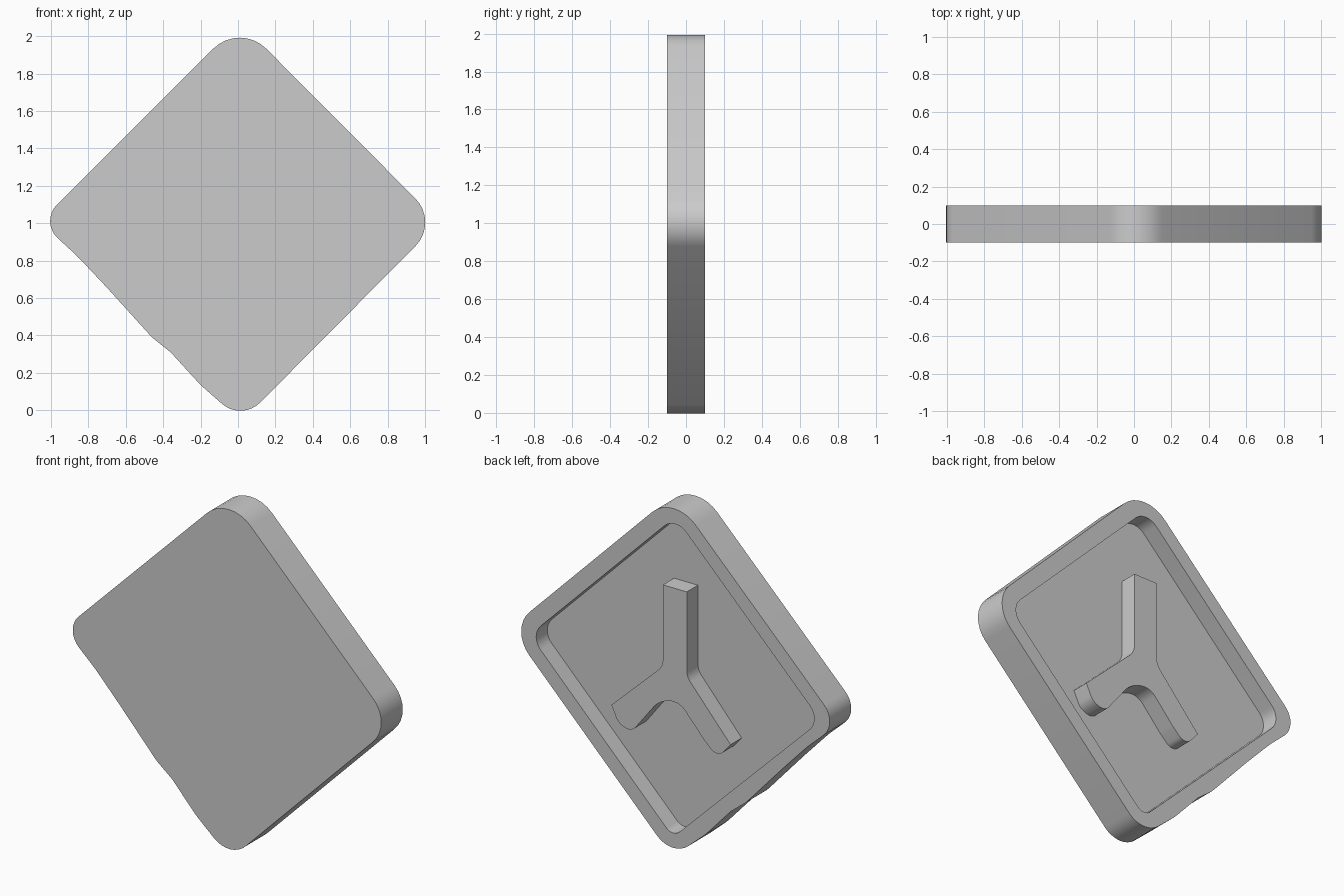
import bpy
import bmesh
import math
from mathutils import Vector

cube = bpy.data.objects.get("Cube")
if cube:
    bpy.data.objects.remove(cube, do_unlink=True)

grey = bpy.data.materials.new("plain grey")
grey.use_nodes = True
GREY = (0.6, 0.6, 0.6, 1)
grey.diffuse_color = GREY
grey.node_tree.nodes["Principled BSDF"].inputs["Base Color"].default_value = GREY


def rounded(corners, steps=8):
    """Round each (x, z, radius) corner of a closed outline with an arc."""
    outline = []
    count = len(corners)
    for i, (x, z, radius) in enumerate(corners):
        corner = Vector((x, z))
        before = Vector(corners[i - 1][:2]) - corner
        after = Vector(corners[(i + 1) % count][:2]) - corner
        if radius == 0:
            outline.append(corner)
            continue
        u, v = before.normalized(), after.normalized()
        half = u.angle(v) / 2
        reach = min(radius / math.tan(half), 0.48 * min(before.length, after.length))
        radius = reach * math.tan(half)
        centre = corner + (u + v).normalized() * radius / math.sin(half)
        start, end = corner + u * reach - centre, corner + v * reach - centre
        sweep = start.angle(end)
        for k in range(steps + 1):
            t = k / steps
            arm = (start * math.sin((1 - t) * sweep) + end * math.sin(t * sweep)) / math.sin(sweep)
            outline.append(centre + arm)
    return outline


def slab(name, outline, front, back):
    """Extrude an upright outline from y = front to y = back."""
    bm = bmesh.new()
    face = bm.faces.new([bm.verts.new((p.x, front, p.y)) for p in outline])
    grown = bmesh.ops.extrude_face_region(bm, geom=[face])
    moved = [v for v in grown["geom"] if isinstance(v, bmesh.types.BMVert)]
    bmesh.ops.translate(bm, vec=(0, back - front, 0), verts=moved)
    bmesh.ops.recalc_face_normals(bm, faces=bm.faces)
    mesh = bpy.data.meshes.new(name)
    bm.to_mesh(mesh)
    bm.free()
    mesh.materials.append(grey)
    obj = bpy.data.objects.new(name, mesh)
    bpy.context.collection.objects.link(obj)
    return obj


def activate(obj):
    bpy.ops.object.select_all(action='DESELECT')
    obj.select_set(True)
    bpy.context.view_layer.objects.active = obj


FRONT, FLOOR, BACK = -0.1, -0.003, 0.1

# Diamond panel with an uneven lower edge
panel = slab("diamond_panel", rounded([
    (.01, 2.075, .2), (1.075, 1.005, .18), (.02, -.058, .17),
    (-.2, .135, .3), (-.36, .31, .1), (-.46, .39, .2),
    (-.7, .655, 1), (-.86, .825, 1), (-1.06, 1.008, .145)]), FRONT, BACK)

# Shallow recess in the back, leaving a raised rim
d, r = .945, .1
cutter = slab("recess_cutter", rounded([
    (0, 1 + d, r), (d, 1, r), (.015, .06, .06), (-d, 1, r)]), FLOOR, 2 * BACK)
cutter.hide_render = True
activate(panel)
cut = panel.modifiers.new("recess", 'BOOLEAN')
cut.object = cutter
cut.operation = 'DIFFERENCE'
cut.solver = 'EXACT'
bpy.ops.object.modifier_apply(modifier=cut.name)
bpy.data.objects.remove(cutter, do_unlink=True)

# Raised forked emblem standing on the recess floor, level with the rim
emblem = slab("forked_emblem", rounded([
    (.08, 1.525, 0), (.08, 1.045, .1), (.415, .73, 0),
    (.37, .635, .08), (.285, .605, .08), (.105, .838, .2),
    (-.025, .868, .1), (-.185, .688, .3), (-.275, .603, .06),
    (-.36, .703, 0), (-.075, 1.028, .1), (-.075, 1.525, 0)]), FLOOR, BACK)

for part in (panel, emblem):
    activate(part)
    bpy.ops.object.shade_smooth_by_angle(angle=math.radians(30))
